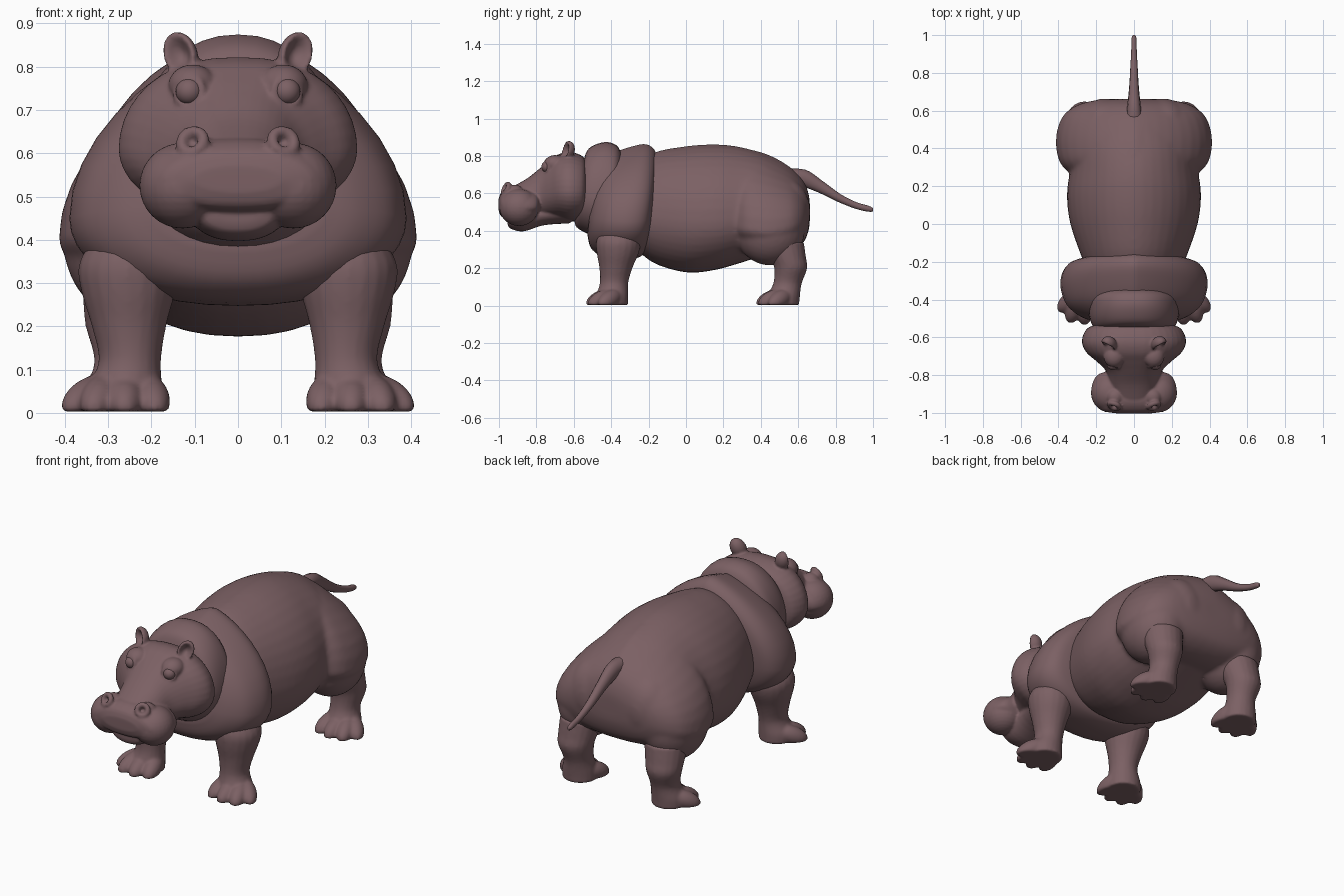
import bpy, bmesh, math
from mathutils import Vector, Matrix

skin = bpy.data.materials.new("mauve_skin")
skin.diffuse_color = (0.20, 0.118, 0.127, 1)


def finish(name, bm, angle=60):
    bmesh.ops.recalc_face_normals(bm, faces=bm.faces)
    me = bpy.data.meshes.new(name)
    bm.to_mesh(me)
    bm.free()
    ob = bpy.data.objects.new(name, me)
    bpy.context.collection.objects.link(ob)
    me.materials.append(skin)
    bpy.ops.object.select_all(action='DESELECT')
    ob.select_set(True)
    bpy.context.view_layer.objects.active = ob
    bpy.ops.object.shade_smooth_by_angle(angle=math.radians(angle))
    return ob


def fuse(name, obs, voxel, rounds):
    """Join overlapping parts into one continuous skin."""
    bpy.ops.object.select_all(action='DESELECT')
    for ob in obs:
        ob.select_set(True)
    bpy.context.view_layer.objects.active = obs[0]
    bpy.ops.object.join()
    ob = obs[0]
    ob.name = ob.data.name = name
    m = ob.modifiers.new("fuse", 'REMESH')
    m.mode, m.voxel_size, m.use_smooth_shade = 'VOXEL', voxel, True
    m = ob.modifiers.new("soften", 'SMOOTH')
    m.factor, m.iterations = 0.5, rounds


def smooth_stations(st, steps=4):
    """Catmull-Rom interpolation between the given stations."""
    out = []
    for i in range(len(st) - 1):
        a, b, c, d = st[max(i - 1, 0)], st[i], st[i + 1], st[min(i + 2, len(st) - 1)]
        for k in range(steps):
            t = k / steps
            out.append([0.5 * (2 * q + (r - p) * t + (2 * p - 5 * q + 4 * r - s) * t * t
                               + (3 * q - p - 3 * r + s) * t ** 3)
                        for p, q, r, s in zip(a, b, c, d)])
    return out + [list(st[-1])]


def skin_rings(name, rings):
    bm = bmesh.new()
    vs = [[bm.verts.new(p) for p in ring] for ring in rings]
    n = len(vs[0])
    for a, b in zip(vs, vs[1:]):
        for i in range(n):
            bm.faces.new((a[i], a[(i + 1) % n], b[(i + 1) % n], b[i]))
    bm.faces.new(vs[0])
    bm.faces.new(vs[-1])
    return finish(name, bm)


def body_loft(name, stations, lean=0.0, n=40, taper=1.0):
    """Stations along y: (y, bottom z, top z, half width, z of widest point)."""
    rings = []
    for y, zb, zt, w, zw in smooth_stations(stations):
        ring = []
        for i in range(n):
            a = 2 * math.pi * i / n
            c, s = math.cos(a), math.sin(a)
            z = zw + s * ((zt - zw) if s > 0 else (zw - zb))
            x = w * math.copysign(abs(c) ** (taper if s > 0 else 0.9), c)
            ring.append((x, y + lean * (z - zw), z))
        rings.append(ring)
    return skin_rings(name, rings)


def limb_loft(name, stations, n=20):
    """Stations up z: (z, centre x, centre y, radius x, radius y)."""
    return skin_rings(name, [[(x + rx * math.cos(2 * math.pi * i / n),
                               y + ry * math.sin(2 * math.pi * i / n), z) for i in range(n)]
                             for z, x, y, rx, ry in smooth_stations(stations)])


def blob(name, loc, rad, rot=(0, 0, 0), floor=False, cup=0.0):
    """Ellipsoid; cup hollows its front, floor flattens it on the ground."""
    bm = bmesh.new()
    bmesh.ops.create_uvsphere(bm, u_segments=28, v_segments=16, radius=1)
    m = Matrix.Rotation(rot[2], 3, 'Z') @ Matrix.Rotation(rot[1], 3, 'Y') @ Matrix.Rotation(rot[0], 3, 'X')
    for v in bm.verts:
        p = v.co.copy()
        if cup and p.y < 0:
            p.y *= 1 - cup * (1 - p.x ** 2 - p.z ** 2)
        v.co = m @ Vector((p.x * rad[0], p.y * rad[1], p.z * rad[2])) + Vector(loc)
        if floor:
            v.co.z = max(v.co.z, 0.003)
    return finish(name, bm)


def ring_fold(name, loc, R, r, rot, squash=1.0):
    """Small skin ring facing forward."""
    m = Matrix.Rotation(rot[2], 3, 'Z') @ Matrix.Rotation(rot[0], 3, 'X')
    bm = bmesh.new()
    vs = [[bm.verts.new(Vector(loc) + m @ Vector((
        (R + r * math.cos(b)) * math.cos(a), r * math.sin(b), squash * (R + r * math.cos(b)) * math.sin(a))))
        for b in [j * math.pi / 4 for j in range(8)]] for a in [i * math.pi / 10 for i in range(20)]]
    for i in range(20):
        for j in range(8):
            k, l = (i + 1) % 20, (j + 1) % 8
            bm.faces.new((vs[i][j], vs[k][j], vs[k][l], vs[i][l]))
    return finish(name, bm)


# Barrel of the body and the pear-shaped hips
trunk = [body_loft("torso", [
    (-0.30, 0.34, 0.72, 0.22, 0.48), (-0.18, 0.232, 0.815, 0.275, 0.47), (0.0, 0.178, 0.852, 0.337, 0.45),
    (0.15, 0.19, 0.862, 0.355, 0.45), (0.28, 0.225, 0.85, 0.34, 0.46), (0.42, 0.27, 0.81, 0.32, 0.48),
    (0.54, 0.31, 0.75, 0.25, 0.49), (0.61, 0.36, 0.69, 0.16, 0.50), (0.64, 0.44, 0.62, 0.06, 0.51)],
    taper=1.1),
    body_loft("hips", [
        (0.25, 0.40, 0.70, 0.27, 0.43), (0.275, 0.33, 0.79, 0.345, 0.42), (0.33, 0.30, 0.832, 0.395, 0.41),
        (0.42, 0.28, 0.815, 0.414, 0.40), (0.51, 0.28, 0.772, 0.404, 0.41), (0.58, 0.30, 0.722, 0.37, 0.43),
        (0.63, 0.34, 0.665, 0.30, 0.45), (0.655, 0.40, 0.60, 0.20, 0.48), (0.662, 0.45, 0.55, 0.08, 0.50)],
        taper=1.45)]

# Shoulder roll, leaning back at the top
body_loft("shoulders", [
    (-0.515, 0.38, 0.68, 0.20, 0.48), (-0.49, 0.31, 0.76, 0.28, 0.47), (-0.43, 0.265, 0.815, 0.355, 0.46),
    (-0.34, 0.25, 0.85, 0.388, 0.45), (-0.26, 0.25, 0.862, 0.38, 0.45), (-0.205, 0.275, 0.82, 0.335, 0.46),
    (-0.18, 0.35, 0.73, 0.24, 0.47)], lean=0.12, taper=1.5)

# Neck roll
body_loft("neck", [
    (-0.575, 0.45, 0.76, 0.16, 0.60), (-0.56, 0.42, 0.83, 0.20, 0.60), (-0.52, 0.395, 0.862, 0.228, 0.59),
    (-0.46, 0.37, 0.874, 0.24, 0.57), (-0.40, 0.36, 0.845, 0.235, 0.56), (-0.36, 0.38, 0.76, 0.18, 0.56)],
    lean=0.14, taper=0.9)

# Head, narrowing into the snout, with muzzle and lower jaw
head = [body_loft("skull", [
    (-0.53, 0.49, 0.76, 0.19, 0.62), (-0.555, 0.46, 0.80, 0.25, 0.61), (-0.62, 0.45, 0.822, 0.276, 0.61),
    (-0.68, 0.465, 0.81, 0.252, 0.61), (-0.73, 0.47, 0.775, 0.195, 0.60), (-0.78, 0.47, 0.735, 0.148, 0.58),
    (-0.85, 0.48, 0.68, 0.13, 0.56), (-0.93, 0.50, 0.635, 0.11, 0.55)], taper=0.85),
    body_loft("muzzle", [
        (-0.78, 0.52, 0.59, 0.14, 0.54), (-0.80, 0.475, 0.615, 0.195, 0.53), (-0.85, 0.46, 0.633, 0.222, 0.525),
        (-0.90, 0.46, 0.636, 0.224, 0.525), (-0.95, 0.464, 0.63, 0.207, 0.53),
        (-0.988, 0.477, 0.605, 0.17, 0.535), (-1.002, 0.51, 0.57, 0.10, 0.54)], taper=0.9),
    body_loft("lower_jaw", [
        (-0.955, 0.44, 0.47, 0.05, 0.455), (-0.94, 0.413, 0.49, 0.09, 0.46), (-0.87, 0.397, 0.51, 0.115, 0.47),
        (-0.76, 0.43, 0.53, 0.115, 0.49), (-0.62, 0.44, 0.56, 0.15, 0.52)])]

for side, s in (("left", 1), ("right", -1)):
    # Lips, nostril rims, brows, eyelids and cupped ears
    head += [
        blob("lip", (s * 0.128, -0.893, 0.525), (0.1, 0.105, 0.099)),
        blob("nostril_mound", (s * 0.1, -0.915, 0.608), (0.045, 0.045, 0.038)),
        ring_fold("nostril", (s * 0.105, -0.962, 0.626), 0.027, 0.014, (-0.45, 0, s * 0.35)),
        blob("brow", (s * 0.105, -0.70, 0.757), (0.056, 0.06, 0.048)),
        ring_fold("eyelid", (s * 0.113, -0.745, 0.743), 0.032, 0.01, (-0.15, 0, s * 0.4), 1.05),
        blob("ear", (s * 0.133, -0.635, 0.828), (0.04, 0.04, 0.055),
             rot=(-0.15, s * 0.42, s * 0.4), cup=1.4)]
    blob(f"eye_{side}", (s * 0.113, -0.742, 0.743), (0.031, 0.031, 0.031))
    # Thigh and buttock swelling out of the hips
    trunk.append(blob("thigh", (s * 0.245, 0.45, 0.40), (0.16, 0.185, 0.185), rot=(-0.25, 0, 0)))
    trunk.append(blob("buttock", (s * 0.15, 0.53, 0.50), (0.15, 0.135, 0.18)))
    # Legs with a narrow ankle and flared foot
    front = [limb_loft("front_leg", [
        (0.003, s * 0.262, -0.395, 0.088, 0.085), (0.05, s * 0.262, -0.395, 0.088, 0.086),
        (0.12, s * 0.25, -0.385, 0.072, 0.076), (0.20, s * 0.252, -0.375, 0.086, 0.088),
        (0.28, s * 0.254, -0.365, 0.108, 0.112), (0.34, s * 0.256, -0.362, 0.112, 0.118),
        (0.39, s * 0.25, -0.362, 0.092, 0.10), (0.42, s * 0.25, -0.362, 0.05, 0.06)])]
    hind = [limb_loft("hind_leg", [
        (0.003, s * 0.265, 0.52, 0.088, 0.085), (0.05, s * 0.265, 0.522, 0.088, 0.087),
        (0.12, s * 0.258, 0.543, 0.074, 0.076), (0.20, s * 0.262, 0.56, 0.09, 0.088),
        (0.26, s * 0.258, 0.545, 0.1, 0.096), (0.34, s * 0.25, 0.52, 0.11, 0.11)])]
    # Splayed toes
    for leg, y in ((front, -0.435), (hind, 0.475)):
        for x, dy, a in ((0.203, 0.0, -0.2), (0.262, -0.02, 0.0), (0.318, -0.012, 0.3), (0.343, 0.028, 0.8)):
            leg.append(blob("toe", (s * x, y + dy, 0.035), (0.044, 0.085, 0.046),
                            rot=(0.4, 0, s * a), floor=True))
    fuse(f"front_leg_{side}", front, 0.008, 3)
    fuse(f"hind_leg_{side}", hind, 0.008, 3)

fuse("trunk", trunk, 0.012, 6)
fuse("head", head, 0.0065, 2)

# Tail, thinning towards the tip
tail = []
for y, z, rx, rz in smooth_stations([
        (0.50, 0.70, 0.045, 0.03), (0.62, 0.685, 0.036, 0.042), (0.72, 0.635, 0.026, 0.03),
        (0.82, 0.575, 0.02, 0.02), (0.91, 0.535, 0.015, 0.016), (0.98, 0.517, 0.013, 0.015),
        (1.0, 0.513, 0.006, 0.008)]):
    tail.append([(rx * math.cos(i * math.pi / 6), y + 0.4 * rz * math.sin(i * math.pi / 6) * (y < 0.97),
                  z + rz * math.sin(i * math.pi / 6)) for i in range(12)])
skin_rings("tail", tail)
